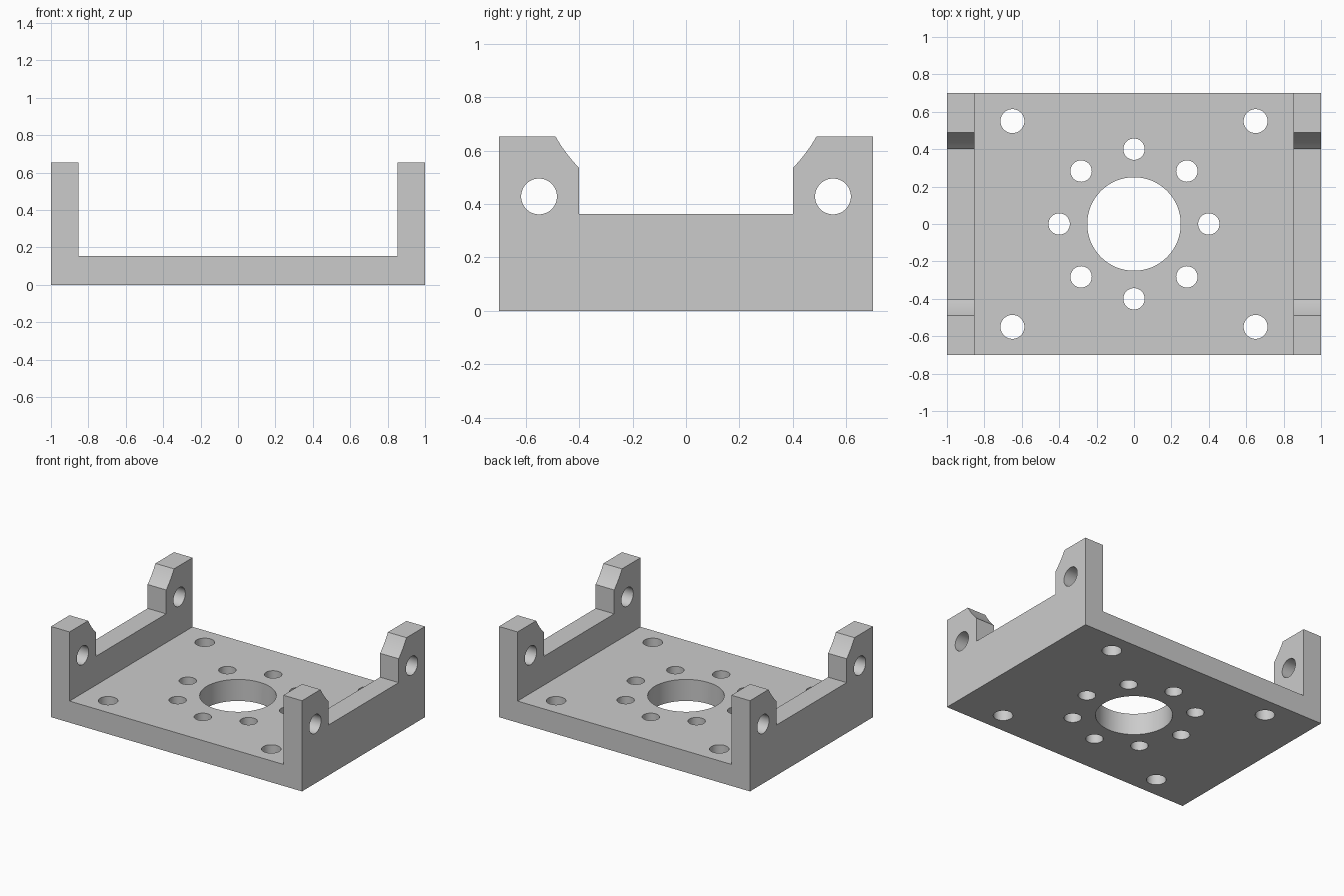
import bpy
import bmesh
from math import atan2, cos, hypot, pi, sin
from mathutils import Matrix, Vector

if "Cube" in bpy.data.objects:
    bpy.data.objects.remove(bpy.data.objects["Cube"], do_unlink=True)

# Main dimensions
HALF_X, HALF_Y = 1.0, 0.70
FLOOR_Z, RAIL_Z, TOP_Z = 0.155, 0.363, 0.653
INNER_X = 0.852
NOTCH_Y = 0.40
LUG_Y, LUG_Z, LUG_R = 0.55, 0.428, 0.067


def prism(bm, points, direction):
    """Extrude a closed outline of 3D points along a direction."""
    face = bm.faces.new([bm.verts.new(p) for p in points])
    result = bmesh.ops.extrude_face_region(bm, geom=[face], use_keep_orig=True)
    verts = [v for v in result["geom"] if isinstance(v, bmesh.types.BMVert)]
    bmesh.ops.translate(bm, verts=verts, vec=Vector(direction))


def cylinder(bm, centre, radius, depth, along_x=False):
    turn = Matrix.Rotation(pi / 2, 4, "Y") if along_x else Matrix()
    bmesh.ops.create_cone(bm, cap_ends=True, segments=64, radius1=radius,
                          radius2=radius, depth=depth,
                          matrix=Matrix.Translation(centre) @ turn)


def make_object(name, bm):
    bmesh.ops.recalc_face_normals(bm, faces=bm.faces)
    mesh = bpy.data.meshes.new(name)
    bm.to_mesh(mesh)
    bm.free()
    obj = bpy.data.objects.new(name, mesh)
    bpy.context.collection.objects.link(obj)
    return obj


# Bracket body: U-shaped section run from front to back
half = [(HALF_X, 0), (HALF_X, TOP_Z), (INNER_X, TOP_Z), (INNER_X, FLOOR_Z)]
section = half + [(-x, z) for x, z in reversed(half)]
bm = bmesh.new()
prism(bm, [(x, -HALF_Y, z) for x, z in section], (0, 2 * HALF_Y, 0))
bracket = make_object("mounting_bracket", bm)

# Side notch: straight sides that open into a shallow arc at the top
ARC_Z, LOW_Z = 0.928, 0.535
radius = hypot(NOTCH_Y, ARC_Z - LOW_Z)
start = atan2(LOW_Z - ARC_Z, NOTCH_Y)
end = -0.42
side = [(NOTCH_Y, RAIL_Z)]
for i in range(9):
    a = start + (end - start) * i / 8
    side.append((radius * cos(a), ARC_Z + radius * sin(a)))
outline = side + [(-y, z) for y, z in reversed(side)]
bm = bmesh.new()
prism(bm, [(-1.2, y, z) for y, z in outline], (2.4, 0, 0))

# Large centre bore and the ring of eight bolt holes
cylinder(bm, (0, 0, 0.1), 0.25, 0.4)
for i in range(8):
    a = i * pi / 4
    cylinder(bm, (0.4 * cos(a), 0.4 * sin(a), 0.1), 0.057, 0.4)

# Corner holes in the floor and cross holes through the lugs
for sy in (-1, 1):
    cylinder(bm, (0, sy * LUG_Y, LUG_Z), LUG_R, 2.4, along_x=True)
    for sx in (-1, 1):
        cylinder(bm, (sx * 0.65, sy * 0.55, 0.1), 0.064, 0.4)
cutter = make_object("hole_cutter", bm)
cutter.hide_render = True

# Cut everything out of the body
cut = bracket.modifiers.new("cut_holes", "BOOLEAN")
cut.operation = "DIFFERENCE"
cut.solver = "EXACT"
cut.object = cutter
bpy.ops.object.select_all(action="DESELECT")
bracket.select_set(True)
bpy.context.view_layer.objects.active = bracket
bpy.ops.object.modifier_apply(modifier=cut.name)
bpy.data.objects.remove(cutter, do_unlink=True)

# Plain grey metal
grey = bpy.data.materials.new("light_grey_metal")
grey.use_nodes = True
colour = (0.6, 0.6, 0.6, 1)
grey.diffuse_color = colour
grey.node_tree.nodes["Principled BSDF"].inputs["Base Color"].default_value = colour
bracket.data.materials.clear()
bracket.data.materials.append(grey)
bpy.ops.object.shade_smooth_by_angle(angle=pi / 6)
